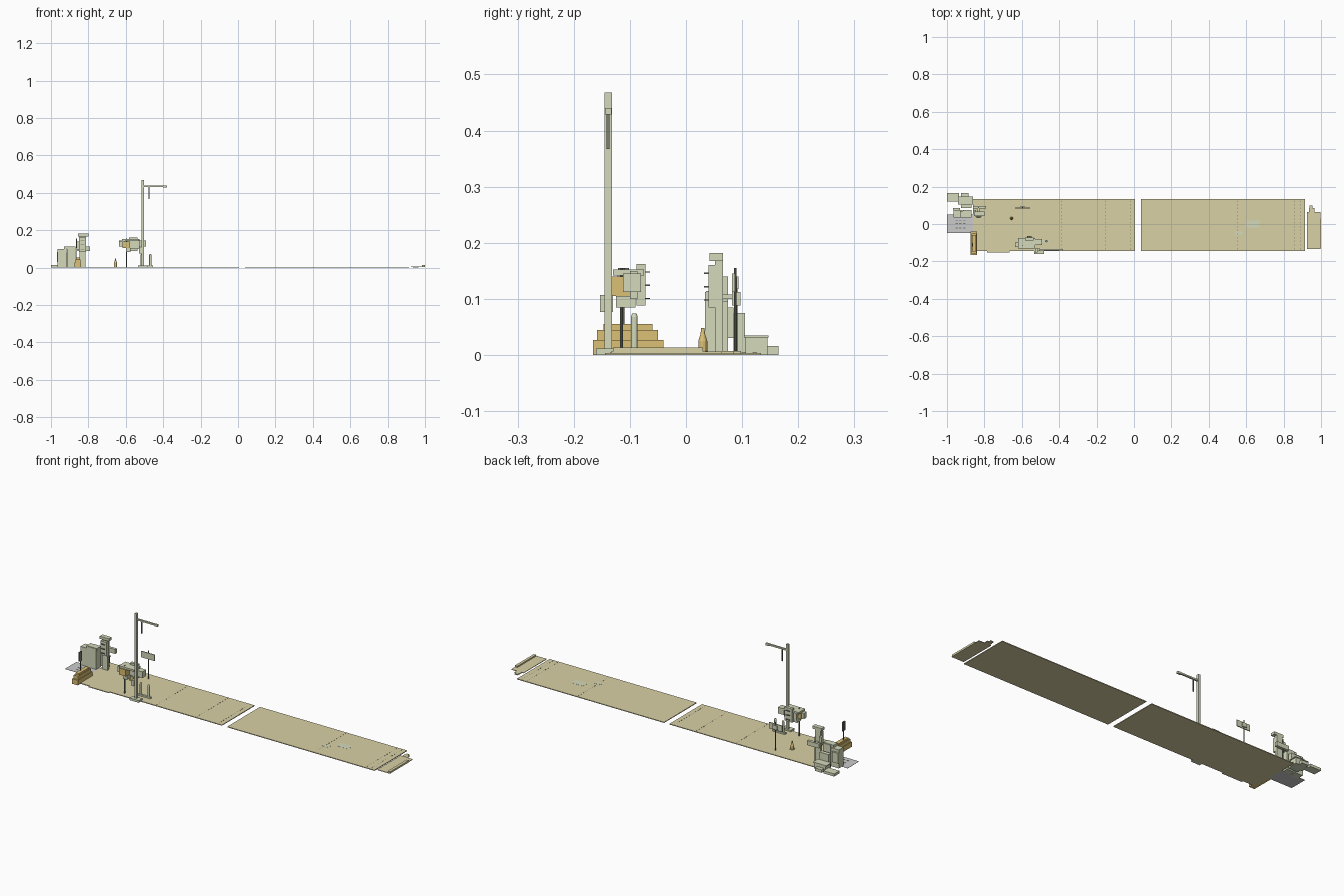
import bpy, bmesh, math

def mat(name, c):
    m = bpy.data.materials.new(name)
    m.diffuse_color = (*c, 1)
    return m

TAN = mat("concrete_tan", (0.70, 0.64, 0.38))
GREEN = mat("pale_green", (0.66, 0.70, 0.50))
ORANGE = mat("warm_orange", (0.72, 0.53, 0.18))
DARK = mat("dark_metal", (0.20, 0.22, 0.17))
WHITE = mat("white_sheet", (0.95, 0.95, 0.95))

def add(name, bm, m):
    me = bpy.data.meshes.new(name)
    bm.to_mesh(me)
    bm.free()
    o = bpy.data.objects.new(name, me)
    bpy.context.collection.objects.link(o)
    me.materials.append(m)
    return o

def box(name, x0, x1, y0, y1, z0, z1, m=GREEN):
    bm = bmesh.new()
    bmesh.ops.create_cube(bm, size=1)
    for v in bm.verts:
        v.co = (x0 + (v.co.x + .5) * (x1 - x0), y0 + (v.co.y + .5) * (y1 - y0),
                z0 + (v.co.z + .5) * (z1 - z0))
    return add(name, bm, m)

def lathe(name, x, y, prof, m=GREEN, n=12):
    bm = bmesh.new()
    rings = [[bm.verts.new((x + r * math.cos(2 * math.pi * i / n),
                            y + r * math.sin(2 * math.pi * i / n), z)) for i in range(n)]
             for r, z in prof]
    for a, b in zip(rings, rings[1:]):
        for i in range(n):
            bm.faces.new((a[i], a[(i + 1) % n], b[(i + 1) % n], b[i]))
    bm.faces.new(rings[0][::-1])
    bm.faces.new(rings[-1])
    return add(name, bm, m)

def pole(name, x, y, r, z0, z1, m=GREEN):
    return lathe(name, x, y, [(r, z0), (r, z1)], m, 10)

T = 0.004  # slab thickness

# road slabs, joint dashes, kerb strip
box("road_slab_left", -0.86, 0.005, -0.144, 0.134, 0, T, TAN)
box("road_slab_right", 0.037, 0.915, -0.144, 0.134, 0, T, TAN)
box("kerb_strip", -0.785, -0.665, -0.153, -0.144, 0, T, TAN)
for x in (-0.39, -0.15, -0.02, 0.555, 0.86, 0.89):
    for i in range(14):
        y = -0.135 + i * 0.0195
        box("joint_dash", x - .0012, x + .0012, y, y + .008, T, T + .0006, DARK)
box("road_patch_a", 0.60, 0.67, -0.02, 0.02, T, T + .0005)
box("road_patch_b", 0.54, 0.58, -0.06, -0.04, T, T + .0005)

# ramp pieces at the right end
box("end_plate", 0.925, 0.998, -0.134, 0.064, 0.003, 0.006, TAN)
box("end_tab", 0.935, 0.965, 0.064, 0.085, 0.002, 0.007, TAN)
box("end_tab_tip", 0.938, 0.955, 0.085, 0.098, 0.002, 0.007, TAN)
box("end_kerb", 0.985, 1.0, -0.13, 0.03, 0.003, 0.013, TAN)

# marked sheet at the left end
box("ground_sheet", -1.0, -0.86, -0.047, 0.05, 0, 0.001, WHITE)
for i in range(3):
    for y in (-0.025, 0.0, 0.015):
        box("sheet_mark", -.955 + i * .02, -.942 + i * .02, y, y + .005, .001, .0016, DARK)

# street lamp
box("lamp_base", -0.535, -0.48, -0.16, -0.13, 0, 0.012)
box("lamp_post", -0.516, -0.503, -0.145, -0.132, 0.004, 0.468)
box("lamp_arm", -0.503, -0.38, -0.143, -0.134, 0.432, 0.440)
box("lamp_head", -0.40, -0.38, -0.144, -0.133, 0.429, 0.440)
box("lamp_hanger", -0.479, -0.474, -0.142, -0.136, 0.367, 0.432, DARK)

# bollards
box("bollard_base", -0.53, -0.455, -0.098, -0.086, T, 0.012)
for x in (-0.515, -0.469):
    lathe("bollard", x, -0.092, [(.006, .01), (.006, .068), (.004, .074)])

# signal head: d is the facing direction along y
def signal(cx, yb, d, z0, z1, w):
    y = sorted((yb, yb + d * 0.016))
    box("signal_head", cx - w, cx + w, *y, z0, z1)
    for k in range(3):
        z = z0 + (z1 - z0) * (0.17 + 0.32 * k)
        yy = sorted((yb + d * 0.016, yb + d * 0.024))
        box("signal_hood", cx - .011, cx + .011, *yy, z - .001, z + .001, DARK)

# near-side signal with crossing panels
signal(-0.56, -0.088, 1, 0.088, 0.162, 0.022)
box("signal_bracket", -0.60, -0.525, -0.10, -0.086, 0.10, 0.15)
box("signal_side_box", -0.635, -0.605, -0.122, -0.10, 0.112, 0.142)
box("crossing_panel", -0.618, -0.578, -0.132, -0.098, 0.105, 0.14, ORANGE)
box("signal_top_bar", -0.62, -0.53, -0.13, -0.075, 0.142, 0.152)
box("signal_wing", -0.53, -0.492, -0.112, -0.08, 0.112, 0.145)
box("signal_lower_box", -0.60, -0.575, -0.125, -0.09, 0.085, 0.105)
box("lamp_control_box", -0.53, -0.515, -0.153, -0.130, 0.077, 0.107)
pole("signal_pole", -0.596, -0.115, .003, T, .155, DARK)

# far-side road sign
pole("sign_pole", -0.596, 0.088, .0025, T, .155, DARK)
box("sign_panel", -0.635, -0.555, 0.082, 0.087, 0.112, 0.145)
box("sign_backing", -0.61, -0.582, 0.090, 0.094, 0.118, 0.14)

# warning cone
box("cone_base", -0.664, -0.646, 0.021, 0.039, T, 0.007, ORANGE)
lathe("cone", -0.655, 0.030, [(.008, .006), (.008, .025), (.004, .038), (.003, .048)], ORANGE)

# stepped orange stack
for y0, y1, z0, z1, i in ((-.166, -.04, 0, .027, 0), (-.159, -.05, .027, .045, .003),
                          (-.147, -.06, .045, .055, .006)):
    box("stack_step", -.873 + i, -.84 - i, y0, y1, z0, z1, ORANGE)

# twin grille sign behind the stack
pole("grille_pole", -0.862, -0.112, .0025, 0.04, .155, DARK)
for y in (-0.121, -0.110):
    box("grille_panel", -0.866, -0.860, y, y + .008, 0.105, 0.155, DARK)

# left equipment cabinets
for n, b in {
    "low_box": (-1.0, -.935, .12, .165, 0, .014),
    "mid_box": (-.935, -.865, .105, .145, 0, .034),
    "mid_box_lid": (-.94, -.86, .103, .147, .031, .035),
    "small_box": (-.925, -.885, .145, .165, 0, .016),
    "tall_cabinet_a": (-.965, -.918, .036, .075, 0, .10),
    "tall_cabinet_b": (-.915, -.87, .034, .075, 0, .112),
    "cabinet_cap": (-.93, -.868, .036, .07, .10, .114),
    "side_cabinet": (-.925, -.87, .085, .105, 0, .075),
    "vent_plate": (-.968, -.93, .075, .085, .03, .085),
}.items():
    box(n, *b)

# far-side signal on column
box("column", -0.848, -0.815, 0.052, 0.066, T, 0.17)
signal(-0.832, 0.056, -1, 0.085, 0.16, 0.018)
box("column_top", -0.855, -0.80, 0.042, 0.066, 0.168, 0.182)
box("column_crossbar", -0.862, -0.79, 0.082, 0.097, 0.088, 0.112)
box("column_side_box", -0.86, -0.845, 0.058, 0.075, 0.095, 0.14)
pole("crossbar_pole", -0.832, 0.089, .003, T, .14, DARK)
box("crossbar_arm", -0.837, -0.827, 0.062, 0.09, 0.10, 0.108)
